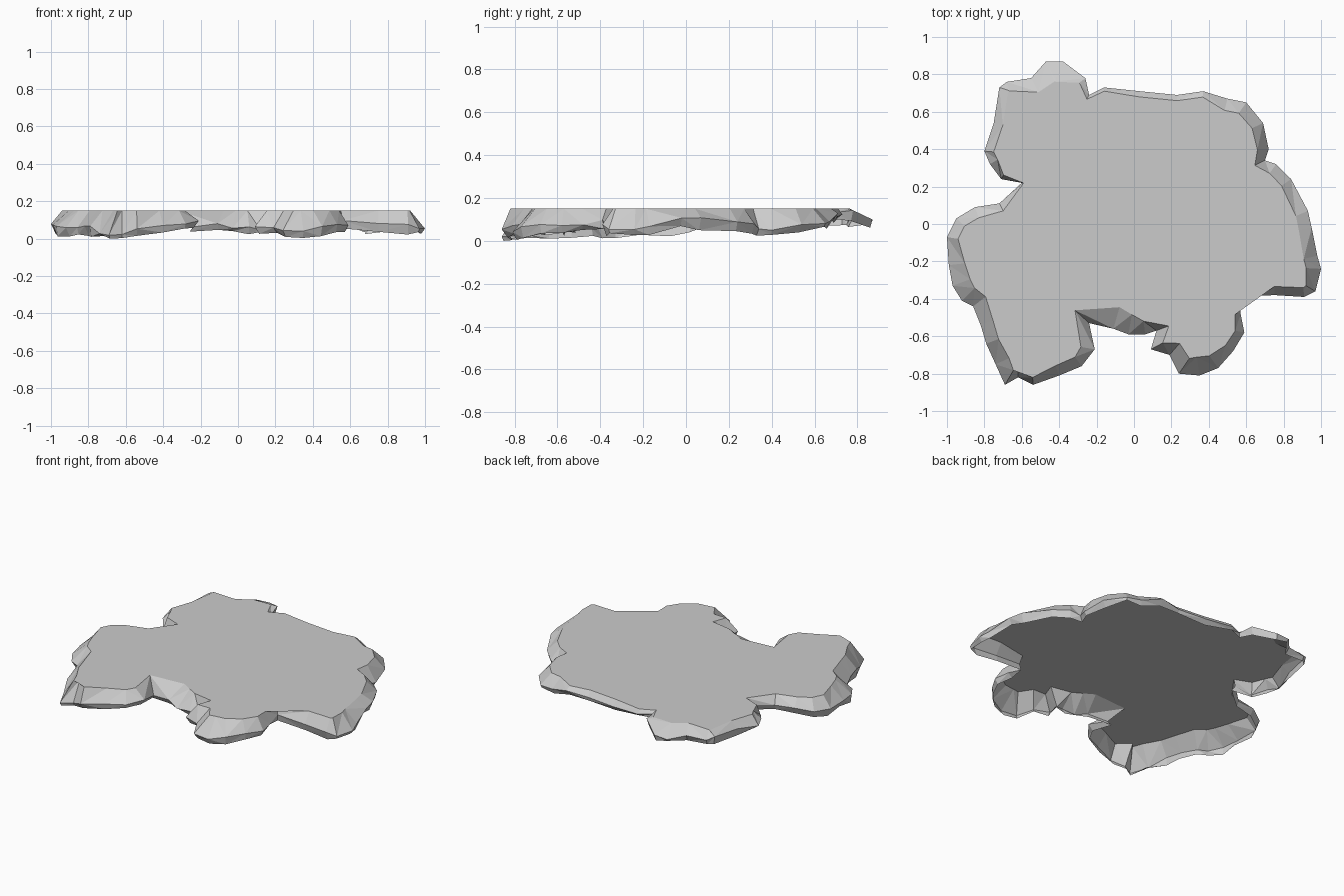
import bpy
import bmesh
import random
from mathutils import Vector

default_cube = bpy.data.objects.get("Cube")
if default_cube:
    bpy.data.objects.remove(default_cube, do_unlink=True)

random.seed(4)
TOP_HEIGHT = .15

# Outer silhouette of the slab, counter-clockwise from the front tip
OUTLINE = [
    (-.69, -.86), (-.62, -.82), (-.54, -.86), (-.4, -.81), (-.28, -.76), (-.21, -.67),
    (-.24, -.53), (-.11, -.56), (-.03, -.59), (.06, -.59), (.12, -.57),
    (.09, -.67), (.19, -.7), (.24, -.8), (.35, -.81), (.45, -.77),
    (.53, -.68), (.59, -.58), (.57, -.48), (.56, -.39), (.75, -.38),
    (.91, -.39), (.97, -.36), (1, -.24), (.98, -.17), (.95, -.02),
    (.93, .07), (.84, .24), (.76, .32), (.7, .34), (.72, .4),
    (.69, .54), (.6, .65), (.5, .67), (.37, .71), (.23, .69),
    (.03, .71), (-.16, .73), (-.24, .69), (-.26, .78), (-.38, .87),
    (-.47, .87), (-.55, .78), (-.68, .76), (-.72, .73), (-.75, .54),
    (-.8, .39), (-.77, .32), (-.71, .24), (-.6, .22), (-.72, .11),
    (-.85, .09), (-.95, .03), (-1, -.07), (-.99, -.22), (-.97, -.33),
    (-.92, -.41), (-.86, -.44), (-.82, -.54), (-.79, -.64), (-.74, -.75),
]

# Rim samples: x, y, width of the sloping rim, height of its lower edge
RIM = [
    (-.69, -.86, .09, .0), (-.54, -.86, .04, .01), (-.28, -.76, .06, .06),
    (-.1, -.55, .12, .04), (.1, -.6, .07, .03), (.3, -.8, .1, .01),
    (.56, -.6, .05, .04), (.56, -.39, .02, .06), (.91, -.39, .05, .03),
    (1, -.28, .08, .03), (.95, 0, .07, .06), (.72, .38, .06, .03),
    (.6, .65, .07, .06), (.3, .7, .03, .1), (-.16, .73, .02, .1),
    (-.42, .87, .12, .07), (-.72, .73, .05, .08), (-.8, .4, .05, .06),
    (-.6, .22, .01, .06), (-.85, .09, .06, .06), (-1, -.07, .06, .03),
    (-.97, -.33, .1, .02), (-.8, -.6, .07, .02),
]


def rim_at(point):
    """Blend the rim samples around a point by inverse distance."""
    total = width = low = 0
    for x, y, sample_width, sample_low in RIM:
        weight = 1 / ((point - Vector((x, y))).length + .01) ** 3
        total += weight
        width += weight * sample_width
        low += weight * sample_low
    return width / total, low / total


def inward(points, index):
    """Inward direction at one corner of the outline."""
    along = points[(index + 1) % len(points)] - points[index - 1]
    return Vector((-along.y, along.x)).normalized()


def bridge(mesh, upper, lower):
    """Join two rings with facets whose diagonals alternate at random."""
    count = len(upper)
    for index in range(count):
        after = (index + 1) % count
        a, b, c, d = upper[index], lower[index], lower[after], upper[after]
        if random.random() < .5:
            triangles = ((a, b, c), (a, c, d))
        else:
            triangles = ((a, b, d), (b, c, d))
        for triangle in triangles:
            mesh.faces.new(triangle)


def make_material(name, colour):
    material = bpy.data.materials.new(name)
    material.use_nodes = True
    material.diffuse_color = colour
    shader = material.node_tree.nodes["Principled BSDF"]
    shader.inputs["Base Color"].default_value = colour
    shader.inputs["Roughness"].default_value = .9
    return material


# Three rings: flat top edge, projecting rim, and tucked lower edge
outline = [Vector(point) for point in OUTLINE]
slab_mesh = bmesh.new()
top_ring, rim_ring, lower_ring = [], [], []
for index, point in enumerate(outline):
    width, low = rim_at(point)
    direction = inward(outline, index)
    top = point + direction * width
    tuck = point + direction * random.uniform(.005, .03)
    rim_height = low + random.uniform(.015, .05)
    lower_height = max(0, low + random.uniform(-.01, .01))
    top_ring.append(slab_mesh.verts.new((top.x, top.y, TOP_HEIGHT)))
    rim_ring.append(slab_mesh.verts.new((point.x, point.y, rim_height)))
    lower_ring.append(slab_mesh.verts.new((tuck.x, tuck.y, lower_height)))

# Faceted rim, open underneath
bridge(slab_mesh, top_ring, rim_ring)
bridge(slab_mesh, rim_ring, lower_ring)

# Flat top surface
top_face = slab_mesh.faces.new(top_ring)
bmesh.ops.triangulate(slab_mesh, faces=[top_face])

# Rest the lowest point on the ground
lowest = min(vert.co.z for vert in slab_mesh.verts)
bmesh.ops.translate(slab_mesh, verts=slab_mesh.verts, vec=(0, 0, -lowest))

data = bpy.data.meshes.new("rock_slab")
slab_mesh.to_mesh(data)
slab_mesh.free()
data.materials.append(make_material("stone grey", (.6, .6, .6, 1)))
slab = bpy.data.objects.new("rock_slab", data)
bpy.context.collection.objects.link(slab)
